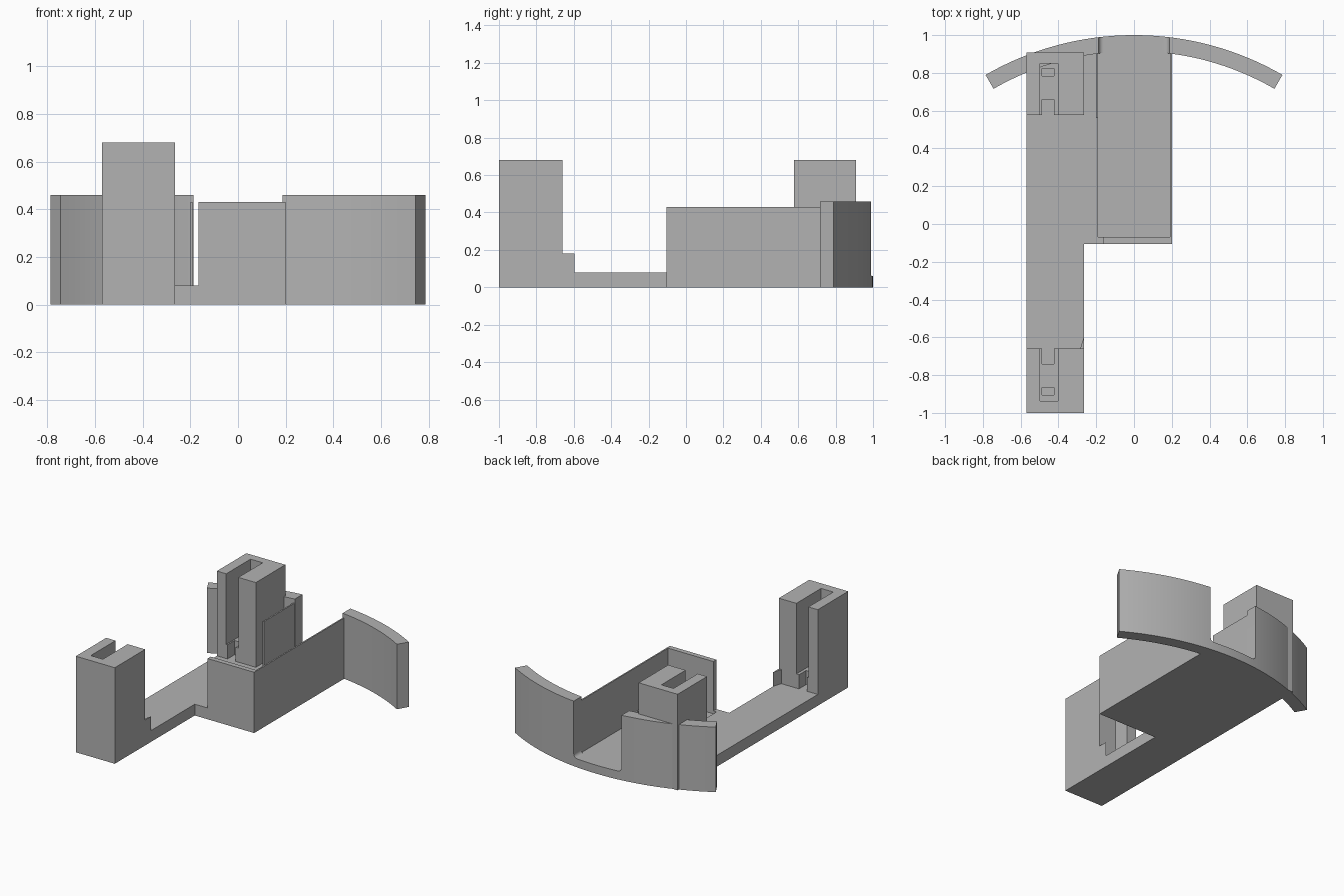
import bpy, bmesh, math
from mathutils import Vector

cube = bpy.data.objects.get("Cube")
if cube:
    bpy.data.objects.remove(cube, do_unlink=True)

grey = bpy.data.materials.new("light_grey")
grey.use_nodes = True
colour = (0.45, 0.45, 0.45, 1)
grey.diffuse_color = colour
grey.node_tree.nodes["Principled BSDF"].inputs["Base Color"].default_value = colour


def prism(name, points, direction):
    """Extrude a flat outline of 3D points along a direction."""
    bm = bmesh.new()
    face = bm.faces.new([bm.verts.new(p) for p in points])
    ext = bmesh.ops.extrude_face_region(bm, geom=[face])
    moved = [g for g in ext["geom"] if isinstance(g, bmesh.types.BMVert)]
    bmesh.ops.translate(bm, verts=moved, vec=Vector(direction))
    bmesh.ops.recalc_face_normals(bm, faces=bm.faces[:])
    mesh = bpy.data.meshes.new(name)
    bm.to_mesh(mesh)
    bm.free()
    obj = bpy.data.objects.new(name, mesh)
    bpy.context.collection.objects.link(obj)
    mesh.materials.append(grey)
    return obj


def box(name, x0, x1, y0, y1, z0, z1):
    y0, y1 = sorted((y0, y1))
    return prism(name, [(x0, y0, z0), (x1, y0, z0), (x1, y1, z0), (x0, y1, z0)],
                 (0, 0, z1 - z0))


def select_only(obj):
    bpy.ops.object.select_all(action='DESELECT')
    obj.select_set(True)
    bpy.context.view_layer.objects.active = obj


def cut(obj, cutter):
    cutter.hide_render = True
    mod = obj.modifiers.new("cut", 'BOOLEAN')
    mod.operation, mod.solver, mod.object = 'DIFFERENCE', 'EXACT', cutter
    select_only(obj)
    bpy.ops.object.modifier_apply(modifier=mod.name)
    bpy.data.objects.remove(cutter, do_unlink=True)


LEFT, RIGHT = -0.57, -0.265     # sides of the long arm
FLOOR, PLATE, WALL, RIM, TOP = 0.06, 0.08, 0.43, 0.46, 0.68

# Long arm and tray floor
box("long_arm", LEFT, RIGHT, -0.9, 0.85, 0, PLATE)
box("tray_side_floor", RIGHT, -0.19, -0.105, 0.92, 0, PLATE)
box("tray_floor", -0.19, 0.2, -0.105, 0.92, 0, FLOOR)
box("tray_front_lip", -0.19, -0.165, -0.105, -0.07, 0, PLATE)

# Tray walls
box("tray_front_wall", -0.165, 0.2, -0.105, -0.07, 0, WALL)
box("tray_right_wall", 0.19, 0.2, -0.105, 0.92, 0, WALL)
box("tray_left_wall", -0.2, -0.19, 0.56, 0.92, 0, WALL)


# Slotted towers, whose slots face each other
def tower(name, inner, outer, slot_end):
    d = 1 if outer > inner else -1
    body = box(name, LEFT, RIGHT, inner, outer, 0, TOP)
    cut(body, box("slot", -0.497, -0.402, inner - d * 0.1, slot_end, 0.18, TOP + 0.1))
    cut(body, box("notch", -0.487, -0.423, inner - d * 0.1, inner + d * 0.08, PLATE, 0.3))
    cut(body, box("pit", -0.487, -0.423, inner + d * 0.205, inner + d * 0.245, 0.1, 0.3))


tower("front_tower", -0.66, -1.0, -0.937)
tower("rear_tower", 0.578, 0.908, 0.85)

# Small gusset beside the front tower
prism("tower_gusset", [(-0.285, -0.66, 0), (RIGHT, -0.66, 0), (RIGHT, -0.595, 0)],
      (0, 0, 0.18))

# Curved back shield with a round-cornered opening
R_OUT, R_IN = 1.572, 1.487
CENTRE = 1 - R_OUT
STEPS = 32
angles = [math.radians(-30 + 60 * i / STEPS) for i in range(STEPS + 1)]


def arc(radius, seq):
    return [(radius * math.sin(a), CENTRE + radius * math.cos(a), 0) for a in seq]


shield = prism("curved_shield", arc(R_OUT, angles) + arc(R_IN, angles[::-1]), (0, 0, RIM))
HALF, R = 0.187, 0.025
corner = [math.radians(90 * i / 6) for i in range(7)]
right = [(HALF - R + R * math.sin(a), 0.8, FLOOR + R - R * math.cos(a)) for a in corner]
right.append((HALF, 0.8, 0.6))
left = [(-x, y, z) for x, y, z in reversed(right)]
cut(shield, prism("opening", right + left, (0, 0.4, 0)))
select_only(shield)
bpy.ops.object.shade_smooth_by_angle(angle=math.radians(20))
